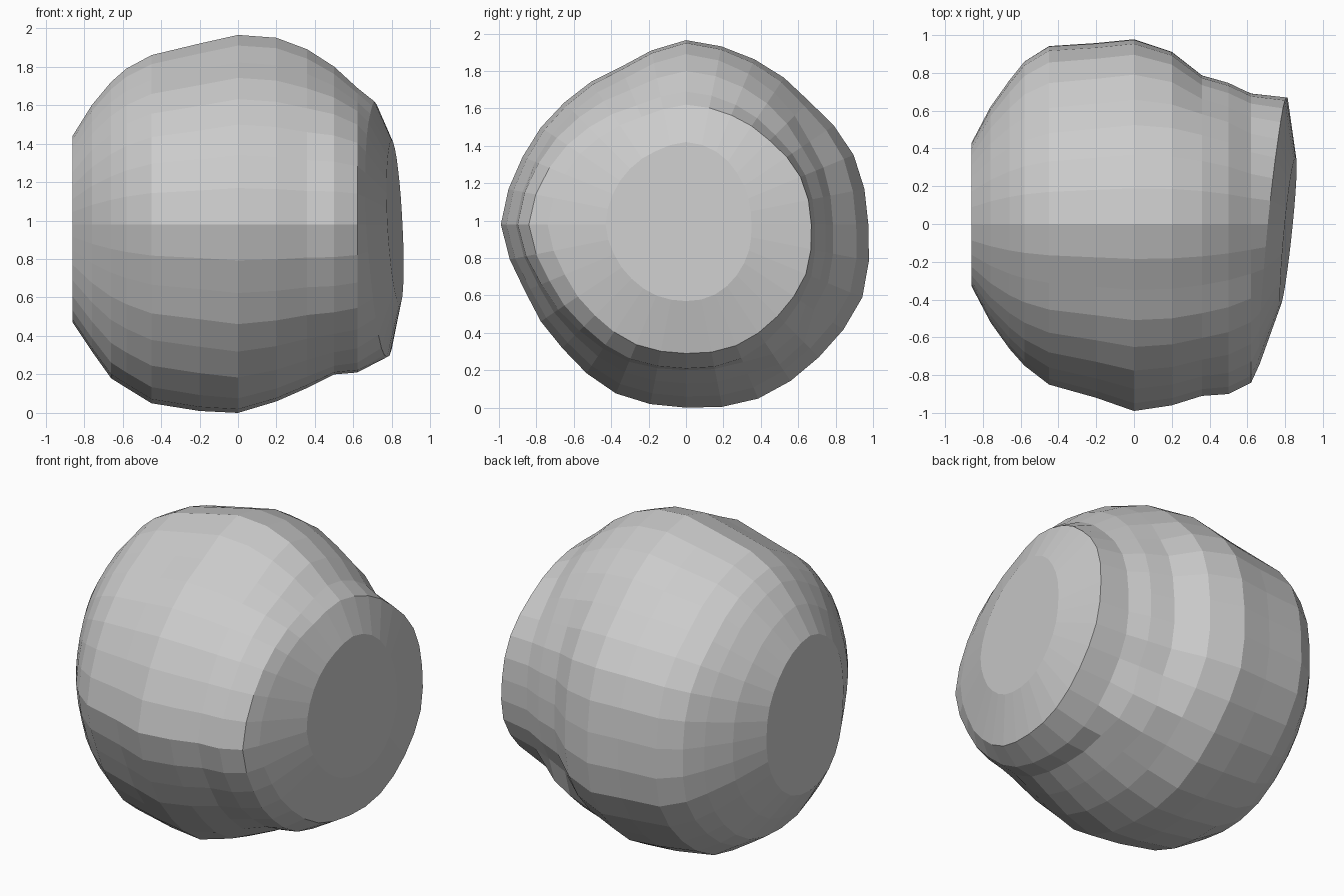
import bpy, bmesh, math

if "Cube" in bpy.data.objects:
    bpy.data.objects.remove(bpy.data.objects["Cube"])

SEG = 32
CZ = 0.98

# Ring stations along x: (x, tilt, back, top, front, bottom extents)
RINGS = [
    (-0.86, 0, 0.43, 0.46, 0.33, 0.51),
    (-0.76, 0, 0.62, 0.62, 0.52, 0.66),
    (-0.66, 0, 0.76, 0.74, 0.66, 0.80),
    (-0.58, 0, 0.86, 0.81, 0.75, 0.85),
    (-0.45, 0, 0.94, 0.88, 0.85, 0.93),
    (-0.20, 0, 0.955, 0.94, 0.92, 0.97),
    (0.00, 0, 0.975, 0.985, 0.99, 0.98),
    (0.20, 0, 0.91, 0.97, 0.96, 0.92),
    (0.36, 0, 0.81, 0.91, 0.91, 0.85),
    (0.50, 0, 0.77, 0.82, 0.90, 0.78),
    (0.62, 0, 0.69, 0.71, 0.84, 0.77),
    (0.74, 1, 0.67, 0.64, 0.74, 0.69),
    (0.82, 1, 0.35, 0.44, 0.43, 0.41),
]

# Uneven outline of the widest ring, every 22.5 degrees from the back
OUTLINE = [0.975, 0.97, 0.93, 0.955, 0.985, 0.91, 0.92, 0.945,
           0.99, 0.93, 0.93, 0.97, 0.97, 1.0, 1.0, 1.02]


def blend4(vals, a):
    """Smooth blend between back, top, front and bottom extents."""
    q = a / (math.pi / 2)
    i = int(q) % 4
    t = math.sin((q - int(q)) * math.pi / 2) ** 2
    return vals[i] * (1 - t) + vals[(i + 1) % 4] * t


def outline(a):
    q = a / (math.pi / 8)
    i = int(q) % 16
    t = q - int(q)
    return OUTLINE[i] * (1 - t) + OUTLINE[(i + 1) % 16] * t


def chip(x, a):
    """Chipped recess on the back right, with a step at its lower end."""
    d = math.degrees(a)
    d = d - 360 if d > 180 else d
    if 0.3 < x < 0.55:
        if -42 < d < 45:
            return 0.97
        if -65 < d <= -42:
            return 1.05
    return 1.0


bm = bmesh.new()
loops = []
for x, tilt, *ext in RINGS:
    loop = []
    for k in range(SEG):
        a = 2 * math.pi * k / SEG
        r = blend4(ext, a)
        g = outline(a) / blend4(OUTLINE[::4], a)
        r *= (1 + (g - 1) * min(1, r)) * chip(x, a)
        y, z = r * math.cos(a), r * math.sin(a)
        loop.append(bm.verts.new((x + tilt * (0.1 * y - 0.05 * z), y, z + CZ)))
    loops.append(loop)

# Side bands
for l0, l1 in zip(loops, loops[1:]):
    for k in range(SEG):
        n = (k + 1) % SEG
        bm.faces.new((l0[k], l0[n], l1[n], l1[k]))

# Flat end caps
bm.faces.new(loops[0])
bm.faces.new(loops[-1])
bmesh.ops.recalc_face_normals(bm, faces=bm.faces)

# Rest the stone on z = 0
low = min(v.co.z for v in bm.verts)
for v in bm.verts:
    v.co.z -= low

mesh = bpy.data.meshes.new("boulder")
bm.to_mesh(mesh)
bm.free()
boulder = bpy.data.objects.new("boulder", mesh)
bpy.context.collection.objects.link(boulder)
